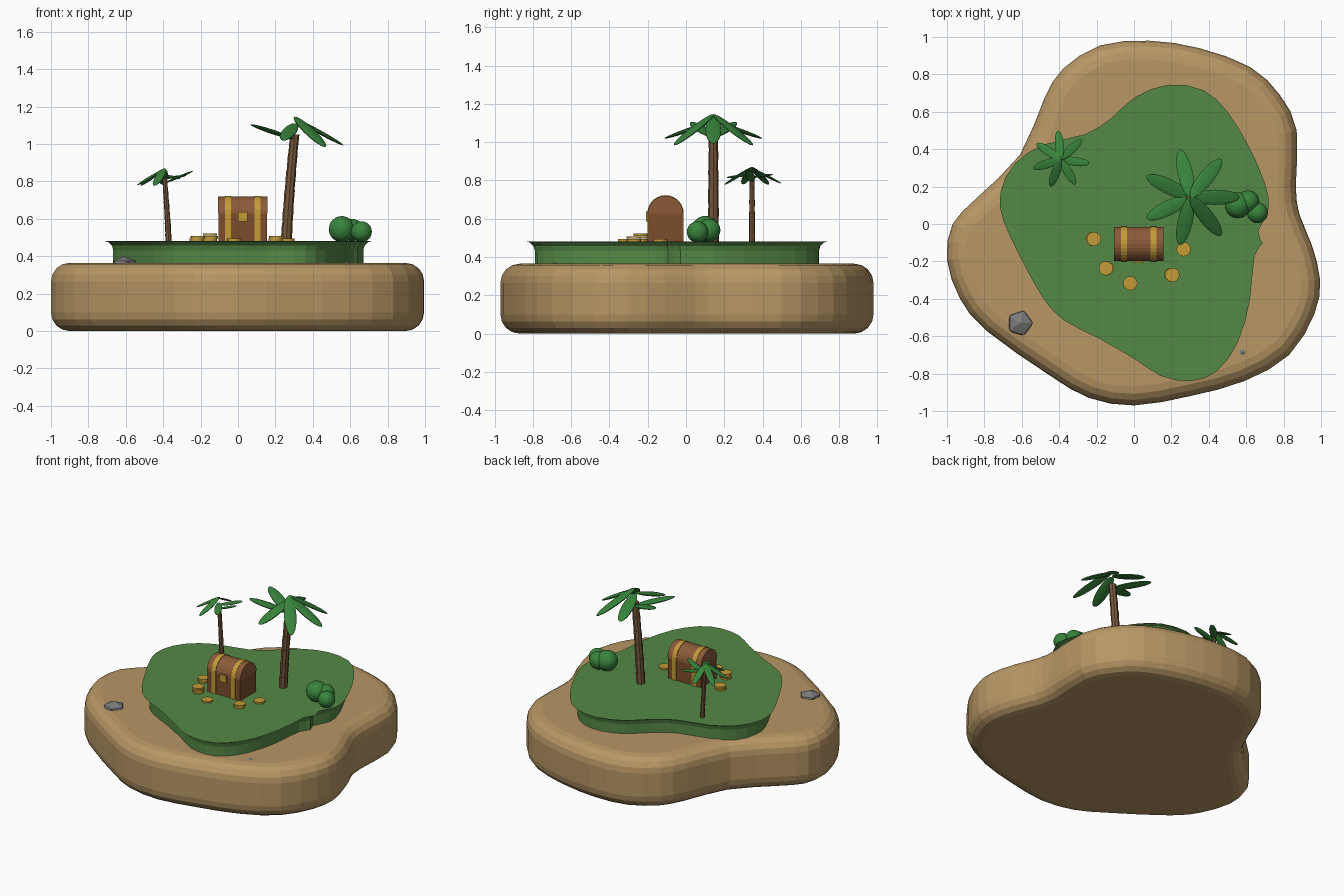
import bpy, bmesh
from math import sin, cos, pi, radians, atan2
from mathutils import Vector, Matrix

if "Cube" in bpy.data.objects:
    bpy.data.objects.remove(bpy.data.objects["Cube"])


def material(name, rgb):
    m = bpy.data.materials.new(name)
    m.diffuse_color = (*rgb, 1)
    m.use_nodes = True
    m.node_tree.nodes["Principled BSDF"].inputs["Base Color"].default_value = m.diffuse_color
    return m


SAND = material("sand", (0.48, 0.31, 0.13))
GRASS = material("grass", (0.09, 0.25, 0.06))
LEAF = material("leaf", (0.04, 0.23, 0.045))
TRUNK = material("trunk", (0.19, 0.10, 0.045))
WOOD = material("chest_wood", (0.20, 0.075, 0.025))
LID = material("lid_wood", (0.26, 0.105, 0.04))
GOLD = material("gold", (0.55, 0.33, 0.04))
STONE = material("stone", (0.2, 0.2, 0.2))


def finish(name, bm, mat):
    bmesh.ops.recalc_face_normals(bm, faces=bm.faces)
    me = bpy.data.meshes.new(name)
    bm.to_mesh(me)
    bm.free()
    me.materials.append(mat)
    ob = bpy.data.objects.new(name, me)
    bpy.context.collection.objects.link(ob)
    return ob


def loft(name, rings, mat):
    """Skin a list of equal-length closed rings and cap both ends."""
    bm = bmesh.new()
    vs = [[bm.verts.new(p) for p in r] for r in rings]
    n = len(rings[0])
    for a, b in zip(vs, vs[1:]):
        for i in range(n):
            j = (i + 1) % n
            bm.faces.new((a[i], a[j], b[j], b[i]))
    bm.faces.new(vs[0])
    bm.faces.new(vs[-1])
    return finish(name, bm, mat)


def closed_spline(ctrl, sub=2):
    """Catmull-Rom through a closed outline."""
    c = [Vector(p) for p in ctrl]
    n, out = len(c), []
    for i in range(n):
        p0, p1, p2, p3 = c[i - 1], c[i], c[(i + 1) % n], c[(i + 2) % n]
        for k in range(sub):
            t = k / sub
            out.append(0.5 * (2 * p1 + (p2 - p0) * t + (2 * p0 - 5 * p1 + 4 * p2 - p3) * t * t
                              + (3 * p1 - p0 - 3 * p2 + p3) * t ** 3))
    return out


def slab(name, ctrl, profile, mat):
    """Outline swept through (inset, z) steps."""
    pts = closed_spline(ctrl)
    n = len(pts)
    normals = []
    for i in range(n):
        t = (pts[(i + 3) % n] - pts[i - 3]).normalized()
        normals.append(Vector((-t.y, t.x)))
    rings = [[(p + m * inset).to_3d() + Vector((0, 0, z)) for p, m in zip(pts, normals)]
             for inset, z in profile]
    return loft(name, rings, mat)


def arc(r, steps=4):
    return [(r * (1 - cos(a)), r * sin(a)) for a in (pi / 2 * k / steps for k in range(steps + 1))]


# Sand base
sand = [(.865, .2), (.87, .5), (.78, .69), (.62, .84), (.35, .94), (.08, .98), (-.18, .955),
        (-.38, .83), (-.48, .67), (-.61, .37), (-.84, .14), (-.97, 0), (-1, -.19), (-.93, -.4),
        (-.79, -.57), (-.45, -.81), (-.24, -.93), (0, -.97), (.3, -.92), (.59, -.84),
        (.83, -.7), (.965, -.48), (.995, -.3), (.95, -.11), (.885, .05)]
a = arc(.1)
slab("sand_base", sand, [(i, .1 - z) for i, z in reversed(a)] + [(i, .265 + z) for i, z in a], SAND)

# Grass mound
grass = [(.19, .695), (.35, .67), (.46, .57), (.565, .4), (.65, .21), (.67, .08), (.615, -.03),
         (.64, -.095), (.595, -.16), (.57, -.4), (.51, -.61), (.415, -.745), (.3, -.79),
         (.16, -.765), (.03, -.68), (-.16, -.57), (-.345, -.475), (-.45, -.36), (-.56, -.16),
         (-.65, .03), (-.665, .16), (-.6, .29), (-.46, .38), (-.24, .435), (-.1, .52), (.03, .635)]
slab("grass_mound", grass, [(0, .34)] + [(i, .432 + z) for i, z in arc(.05, 3)], GRASS)


def leaf(name, base, tip, width, thick):
    d = tip - base
    bm = bmesh.new()
    bmesh.ops.create_uvsphere(bm, u_segments=10, v_segments=8, radius=.5)
    side = Vector((-d.y, d.x, 0)).normalized()
    up = d.normalized().cross(side)
    rot = Matrix((side, -up, d.normalized())).transposed().to_4x4()
    mat = Matrix.Translation((base + tip) / 2) @ rot @ Matrix.Diagonal((width, thick, d.length, 1))
    bmesh.ops.transform(bm, matrix=mat, verts=bm.verts)
    finish(name, bm, LEAF)


def palm(name, foot, top, r0, r1, s, phase):
    foot, top = Vector(foot), Vector(top)
    # segmented trunk
    rings, segs = [], 6
    for k in range(segs):
        for t, flare in ((k / segs, 1), ((k + 1) / segs, 1.1)):
            c = foot.lerp(top, t)
            c.x += .08 * (top.x - foot.x) * -sin(pi * t)
            r = (r0 + (r1 - r0) * t) * flare
            rings.append([c + Vector((r * cos(q), r * sin(q), 0)) for q in (pi / 4 * i for i in range(8))])
    loft(name + "_trunk", rings, TRUNK)
    # crown tipped along the lean
    lean = atan2(top.y - foot.y, top.x - foot.x)
    for i in range(7):
        az = phase + 2 * pi * i / 7
        c = cos(az - lean)
        dz = s * (-.125 - .129 * c + .109 * c * c)
        mid = top + Vector((0, 0, .015 * s))
        u = Vector((cos(az), sin(az), 0))
        leaf(f"{name}_leaf_{i}", mid - Vector((0, 0, dz / 2)), mid + u * .262 * s + Vector((0, 0, dz / 2)),
             .085 * s, .022 * s)


palm("large_palm", (.257, .143, .46), (.303, .143, 1.05), .028, .023, 1, 0)
palm("small_palm", (-.37, .345, .46), (-.392, .345, .815), .016, .012, .59, radians(95))


# Treasure chest
CX, CY, Z0, ZL, R = .025, -.107, .475, .628, .09


def box_section(g):
    return [(-R - g, Z0), (R + g, Z0), (R + g, ZL), (-R - g, ZL)]


def lid_section(g):
    return [((R + g) * cos(pi * k / 14), ZL + (R + g) * sin(pi * k / 14)) for k in range(15)]


def extrude_x(name, section, x0, x1, mat):
    loft(name, [[Vector((x, CY + y, z)) for y, z in section] for x in (x0, x1)], mat)


extrude_x("chest_box", box_section(0), CX - .13, CX + .13, WOOD)
extrude_x("chest_lid", lid_section(.002), CX - .132, CX + .132, LID)
for side, x in (("left", CX - .078), ("right", CX + .078)):
    extrude_x(f"chest_band_{side}", box_section(.005)[:2] + lid_section(.005), x - .016, x + .016, GOLD)
extrude_x("chest_lock", [(-R - .012, .585), (-R + .01, .585), (-R + .01, .637), (-R - .012, .637)],
          CX - .025, CX + .025, GOLD)

# Coin stacks
for s, (x, y, count) in enumerate([(-.22, -.08, 2), (-.15, -.237, 3), (-.02, -.317, 1),
                                   (.20, -.272, 2), (.265, -.135, 1)]):
    for k in range(count):
        bm = bmesh.new()
        bmesh.ops.create_cone(bm, cap_ends=True, segments=16, radius1=.038, radius2=.038, depth=.012)
        bmesh.ops.translate(bm, verts=bm.verts, vec=(x + .005 * (k % 2), y, .488 + .014 * k))
        finish(f"coin_{s}_{k}", bm, GOLD)


def ball(name, pos, scale, sub, mat):
    bm = bmesh.new()
    bmesh.ops.create_icosphere(bm, subdivisions=sub, radius=1)
    bmesh.ops.scale(bm, verts=bm.verts, vec=scale)
    bmesh.ops.translate(bm, verts=bm.verts, vec=pos)
    return finish(name, bm, mat)


# Bush and rocks
for i, (x, y, z, r) in enumerate([(.555, .1, .545, .07), (.61, .12, .54, .06), (.66, .06, .531, .056)]):
    ball(f"bush_{i}", (x, y, z), (r, r, r), 3, LEAF)
ball("rock_large", (-.61, -.53, .355), (.075, .075, .046), 1, STONE)
ball("rock_small", (.58, -.685, .345), (.04, .04, .027), 1, STONE)
